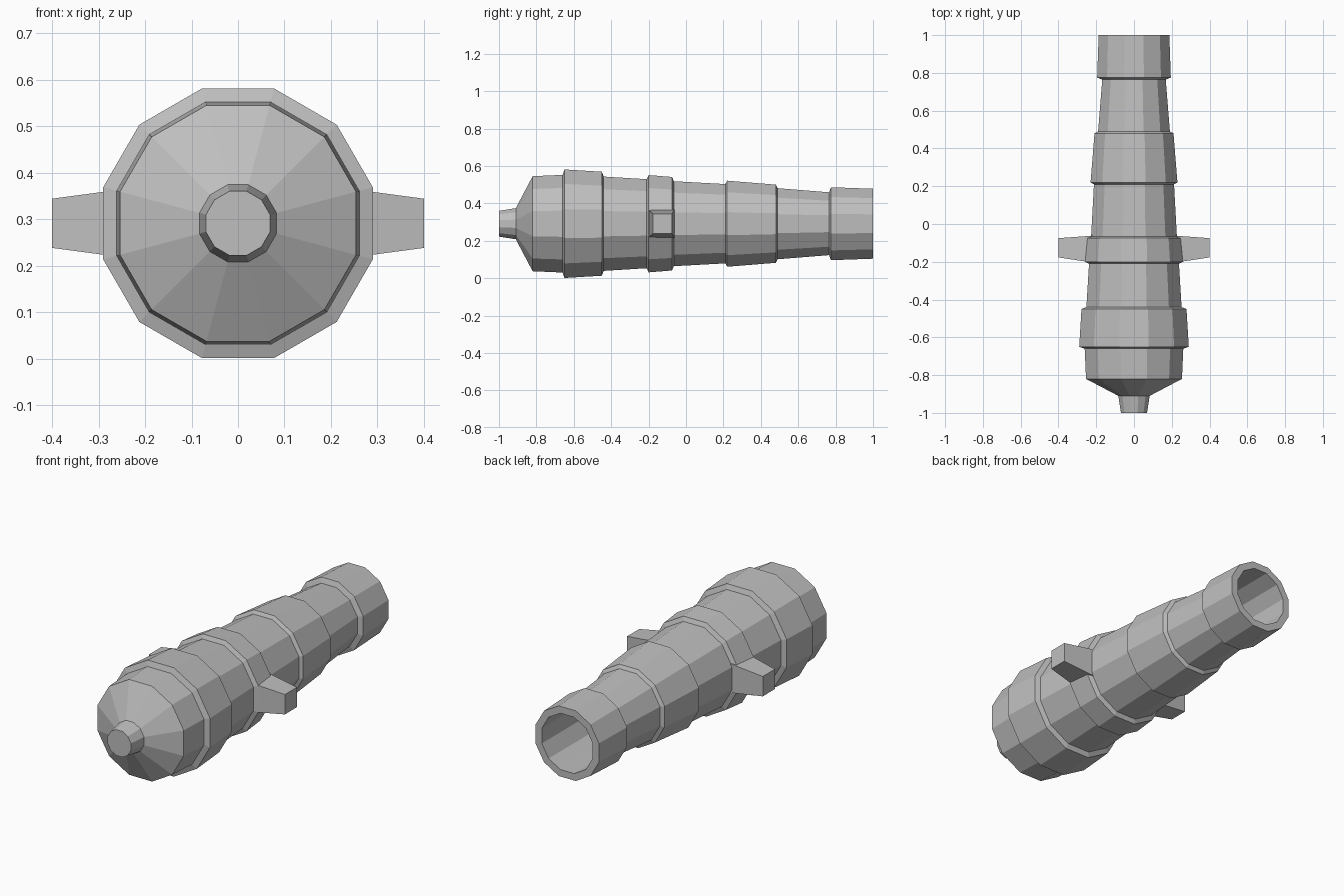
import bpy, bmesh, math

cube = bpy.data.objects.get("Cube")
if cube:
    bpy.data.objects.remove(cube)

SIDES = 12
AXIS_Z = 0.291

iron = bpy.data.materials.new("iron grey")
iron.use_nodes = True
iron.diffuse_color = (0.52, 0.52, 0.52, 1)
iron.node_tree.nodes["Principled BSDF"].inputs["Base Color"].default_value = iron.diffuse_color


def finish(name, bm):
    """Turn a bmesh into a flat-shaded iron object."""
    bmesh.ops.recalc_face_normals(bm, faces=bm.faces)
    mesh = bpy.data.meshes.new(name)
    bm.to_mesh(mesh)
    bm.free()
    mesh.materials.append(iron)
    obj = bpy.data.objects.new(name, mesh)
    bpy.context.collection.objects.link(obj)
    return obj


def loft(name, rings):
    """Skin successive vertex rings and cap both ends."""
    bm = bmesh.new()
    loops = [[bm.verts.new(p) for p in ring] for ring in rings]
    count = len(loops[0])
    for a, b in zip(loops, loops[1:]):
        for i in range(count):
            j = (i + 1) % count
            bm.faces.new((a[i], a[j], b[j], b[i]))
    bm.faces.new(loops[0])
    bm.faces.new(loops[-1])
    return finish(name, bm)


def barrel_ring(y, flat_radius):
    """Polygon around the bore axis with flats at top and bottom."""
    r = flat_radius / math.cos(math.pi / SIDES)
    angles = [2 * math.pi * (i + 0.5) / SIDES for i in range(SIDES)]
    return [(r * math.cos(a), y, AXIS_Z + r * math.sin(a)) for a in angles]


def trunnion_ring(side, x, y, half_y, half_z):
    return [(side * x, y + sy * half_y, AXIS_Z + sz * half_z)
            for sy, sz in ((-1, -1), (1, -1), (1, 1), (-1, 1))]


# Barrel profile: knob, breech, reinforcing bands, muzzle, then the bore
profile = [
    (-1.0, 0.069), (-0.91, 0.083), (-0.82, 0.254),
    (-0.66, 0.261), (-0.65, 0.290), (-0.45, 0.278), (-0.44, 0.252),
    (-0.21, 0.238), (-0.20, 0.260), (-0.075, 0.250), (-0.065, 0.227),
    (0.21, 0.212), (0.22, 0.230), (0.48, 0.209), (0.49, 0.190),
    (0.765, 0.168), (0.775, 0.195), (1.0, 0.187),
    (1.0, 0.150), (0.1, 0.150),
]
loft("cannon_barrel", [barrel_ring(y, r) for y, r in profile])

# Tapered pivot blocks on both flanks
for side, label in ((1, "left"), (-1, "right")):
    loft(label + "_trunnion", [
        trunnion_ring(side, 0.22, -0.133, 0.071, 0.077),
        trunnion_ring(side, 0.40, -0.126, 0.051, 0.053),
    ])
